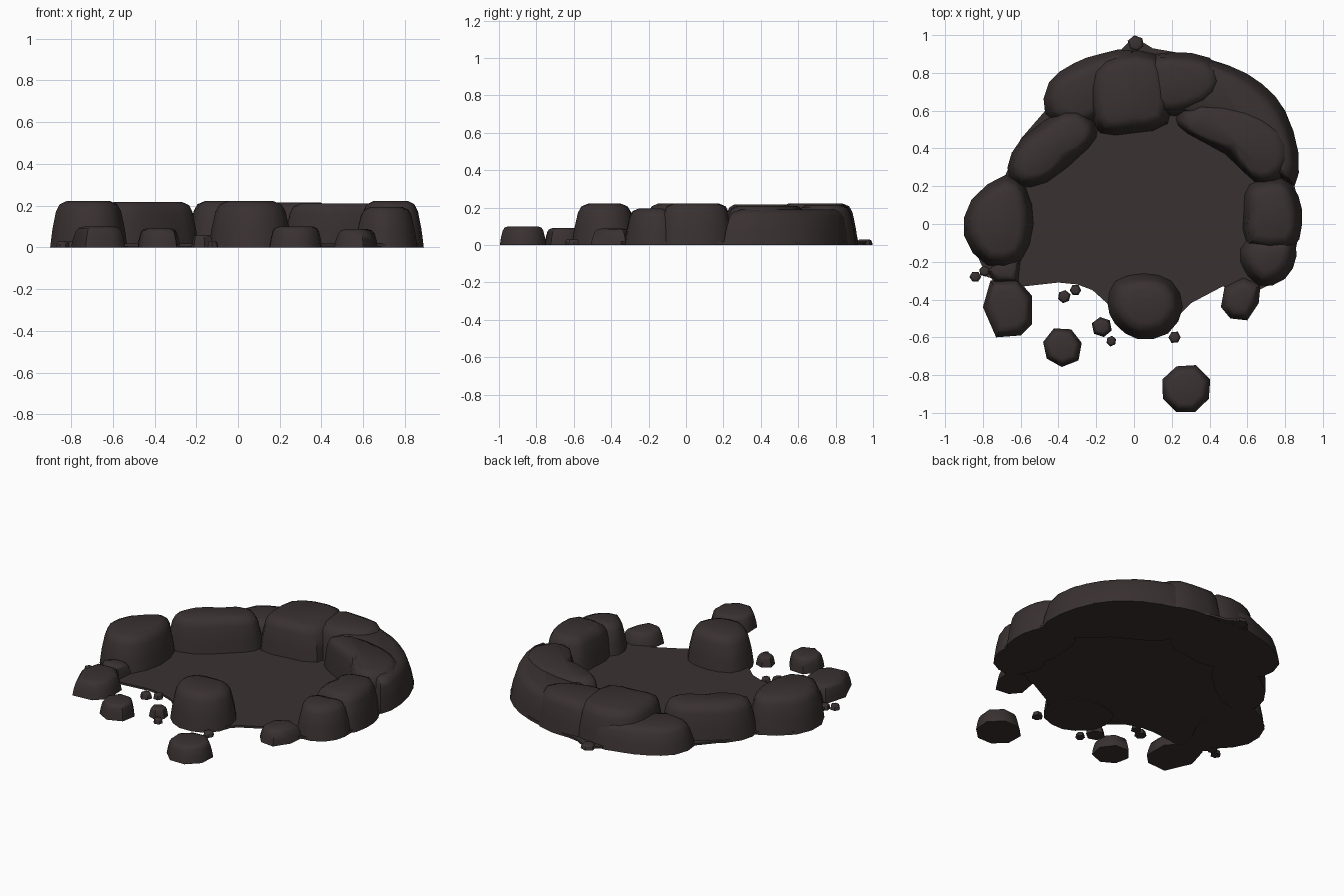
import bpy, bmesh, math, random
from mathutils import Vector

random.seed(4)

rock = bpy.data.materials.new("dark brown rock")
rock.diffuse_color = (0.042, 0.031, 0.031, 1)


def finish(name, bm, angle):
    bmesh.ops.recalc_face_normals(bm, faces=bm.faces[:])
    me = bpy.data.meshes.new(name)
    bm.to_mesh(me)
    bm.free()
    me.materials.append(rock)
    ob = bpy.data.objects.new(name, me)
    bpy.context.collection.objects.link(ob)
    bpy.ops.object.select_all(action='DESELECT')
    ob.select_set(True)
    bpy.context.view_layer.objects.active = ob
    bpy.ops.object.shade_smooth_by_angle(angle=math.radians(angle))
    return ob


def rounded(pts):
    """Insert interpolated midpoints so the outline curves through its points."""
    n, out = len(pts), []
    for i in range(n):
        a, b, c, d = (pts[(i + k) % n] for k in (-1, 0, 1, 2))
        out += [b, (b + c) * 0.5625 - (a + d) * 0.0625]
    return out


PROFILE = [(0, 0), (0.4, 0.2), (0.78, 0.5), (0.93, 0.8), (1, 1.4)]


def stone(name, outline, h, taper=0.06, smooth=True, z0=0.0):
    """Outline lofted upwards with a rounded shoulder and flat top."""
    pts = [Vector(p) for p in outline]
    if smooth:
        pts = rounded(pts)
    cen = sum(pts, Vector((0, 0))) / len(pts)
    bm = bmesh.new()
    rings = []
    for zf, inset in PROFILE:
        ring = []
        for p in pts:
            d = cen - p
            q = p + d.normalized() * min(taper * inset, d.length * 0.8)
            ring.append(bm.verts.new((q.x, q.y, z0 + (h - z0) * zf)))
        rings.append(ring)
    n = len(pts)
    for lo, hi in zip(rings, rings[1:]):
        for i in range(n):
            j = (i + 1) % n
            bm.faces.new((lo[i], lo[j], hi[j], hi[i]))
    bm.faces.new(rings[-1])
    bm.faces.new(rings[0][::-1])
    return finish(name, bm, 50)


def pebble(name, x, y, r, h, n=7, turn=0.0, taper=None):
    pts = []
    for i in range(n):
        a = turn + math.tau * i / n
        k = r * random.uniform(0.95, 1.05)
        pts.append((x + k * math.cos(a), y + k * math.sin(a)))
    return stone(name, pts, h, taper or r * 0.35, False)


# thin ragged floor
floor_outline = [
    (-0.78, -0.28), (-0.58, -0.33), (-0.4, -0.31), (-0.3, -0.32), (-0.22, -0.35),
    (-0.12, -0.44), (0.05, -0.56), (0.22, -0.5), (0.3, -0.42), (0.47, -0.33), (0.6, -0.38),
    (0.8, -0.28), (0.86, -0.12), (0.885, 0.05), (0.85, 0.2), (0.865, 0.4), (0.8, 0.6),
    (0.67, 0.74), (0.5, 0.84), (0.33, 0.89), (0.1, 0.93), (0.0, 0.99), (-0.08, 0.91),
    (-0.2, 0.89), (-0.33, 0.83), (-0.44, 0.75), (-0.47, 0.6), (-0.6, 0.45),
    (-0.68, 0.26), (-0.85, 0.14), (-0.88, -0.05)]
bm = bmesh.new()
face = bm.faces.new([bm.verts.new((x, y, 0.005)) for x, y in floor_outline])
ext = bmesh.ops.extrude_face_region(bm, geom=[face])
for v in ext["geom"]:
    if isinstance(v, bmesh.types.BMVert):
        v.co.z = 0.018
finish("floor", bm, 30)

# sloped outer banks behind the ring
stone("back_left_bank", [(-0.47, 0.58), (-0.45, 0.75), (-0.32, 0.85), (-0.18, 0.9),
                         (0.0, 0.92), (0.05, 0.75), (-0.12, 0.6), (-0.3, 0.5)], 0.15, 0.07)
stone("back_right_bank", [(0.2, 0.62), (0.25, 0.88), (0.5, 0.84), (0.68, 0.74), (0.8, 0.6),
                          (0.87, 0.38), (0.85, 0.2), (0.72, 0.3), (0.5, 0.5)], 0.19, 0.08)

# tall ring stones
stone("left_stone", [(-0.9, -0.06), (-0.86, 0.13), (-0.68, 0.26), (-0.57, 0.19),
                     (-0.53, 0.0), (-0.6, -0.2), (-0.78, -0.22)], 0.222)
stone("upper_left_stone", [(-0.67, 0.3), (-0.59, 0.46), (-0.36, 0.61), (-0.24, 0.58),
                           (-0.19, 0.5), (-0.24, 0.4), (-0.46, 0.22), (-0.62, 0.2)], 0.218)
stone("back_stone", [(-0.24, 0.62), (-0.22, 0.82), (-0.08, 0.91), (0.12, 0.9), (0.2, 0.75),
                     (0.18, 0.53), (0.0, 0.48), (-0.18, 0.48)], 0.222)
stone("back_right_stone", [(0.08, 0.62), (0.06, 0.86), (0.2, 0.91), (0.4, 0.88), (0.48, 0.76),
                           (0.4, 0.63), (0.22, 0.57)], 0.215)
stone("upper_right_stone", [(0.22, 0.56), (0.32, 0.65), (0.6, 0.63), (0.8, 0.5), (0.84, 0.33),
                            (0.76, 0.22), (0.64, 0.22), (0.48, 0.37), (0.28, 0.48)], 0.21)
stone("right_stone", [(0.58, 0.08), (0.61, 0.21), (0.78, 0.25), (0.87, 0.15), (0.89, 0.0),
                      (0.83, -0.14), (0.6, -0.12)], 0.222)
stone("lower_right_stone", [(0.56, -0.2), (0.6, -0.08), (0.82, -0.06), (0.86, -0.17),
                            (0.8, -0.29), (0.66, -0.33)], 0.195)
stone("front_stone", [(-0.14, -0.42), (-0.1, -0.3), (0.05, -0.26), (0.2, -0.3), (0.26, -0.44),
                      (0.18, -0.58), (0.02, -0.61), (-0.1, -0.53)], 0.222, 0.065)

# low stones at the front
stone("front_left_stone", [(-0.8, -0.44), (-0.76, -0.3), (-0.62, -0.29), (-0.54, -0.38),
                           (-0.54, -0.53), (-0.6, -0.59), (-0.73, -0.6)], 0.1, 0.045, False)
stone("left_gap_stone", [(-0.78, -0.25), (-0.7, -0.17), (-0.6, -0.2), (-0.61, -0.31),
                         (-0.74, -0.31)], 0.09, 0.04, False)
stone("front_right_stone", [(0.46, -0.44), (0.48, -0.33), (0.58, -0.28), (0.67, -0.32),
                            (0.66, -0.42), (0.6, -0.51), (0.51, -0.5)], 0.088, 0.045, False)
pebble("loose_stone_left", -0.38, -0.65, 0.108, 0.09, 7, 0.2, 0.03)
pebble("loose_stone_right", 0.275, -0.875, 0.135, 0.1, 8, 0.39, 0.035)

# small chips
for i, (x, y, r, h) in enumerate([(-0.84, -0.28, 0.03, 0.03), (-0.79, -0.25, 0.03, 0.03),
                                  (-0.37, -0.385, 0.035, 0.035), (-0.31, -0.35, 0.03, 0.03),
                                  (-0.17, -0.545, 0.055, 0.06), (-0.12, -0.62, 0.028, 0.03),
                                  (0.215, -0.6, 0.033, 0.03), (0.01, 0.955, 0.045, 0.03)]):
    pebble(f"chip_{i + 1}", x, y, r, h, 6, i * 0.7)
